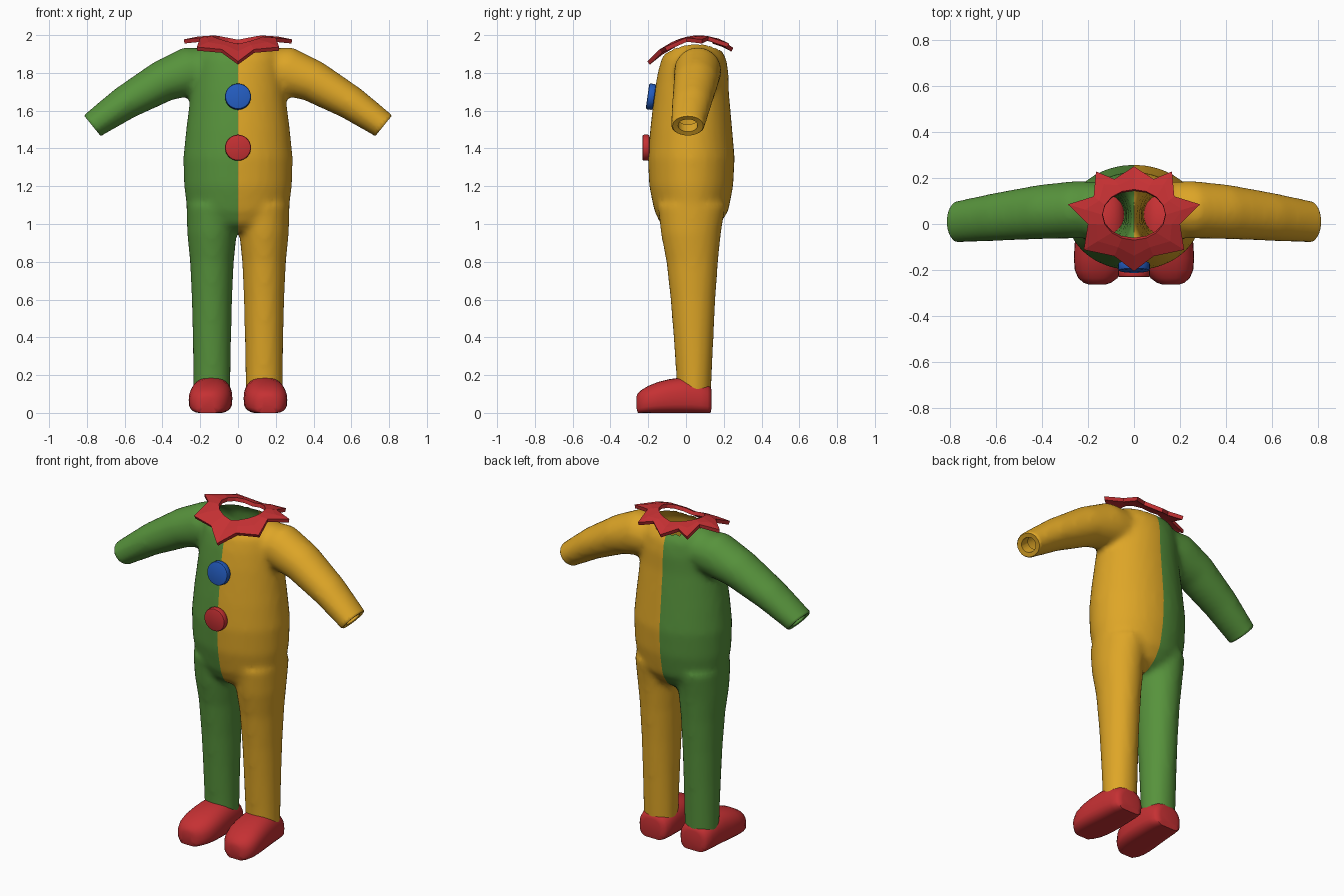
import bpy, bmesh, math
from mathutils import Vector

if "Cube" in bpy.data.objects:
    bpy.data.objects.remove(bpy.data.objects["Cube"])


def material(name, rgb):
    m = bpy.data.materials.new(name)
    m.diffuse_color = (*rgb, 1)
    m.use_nodes = True
    m.node_tree.nodes["Principled BSDF"].inputs["Base Color"].default_value = m.diffuse_color
    return m


GREEN = material("green cloth", (0.095, 0.29, 0.045))
YELLOW = material("golden cloth", (0.73, 0.38, 0.02))
RED = material("red", (0.56, 0.03, 0.033))
BLUE = material("blue", (0.017, 0.105, 0.51))


def new_object(name, bm, *mats):
    mesh = bpy.data.meshes.new(name)
    bmesh.ops.recalc_face_normals(bm, faces=bm.faces[:])
    bm.to_mesh(mesh)
    bm.free()
    ob = bpy.data.objects.new(name, mesh)
    bpy.context.collection.objects.link(ob)
    for m in mats:
        mesh.materials.append(m)
    bpy.context.view_layer.objects.active = ob
    return ob


def apply_all(ob):
    bpy.context.view_layer.objects.active = ob
    for m in list(ob.modifiers):
        bpy.ops.object.modifier_apply(modifier=m.name)


def smooth(ob, angle):
    bpy.ops.object.select_all(action='DESELECT')
    ob.select_set(True)
    bpy.context.view_layer.objects.active = ob
    bpy.ops.object.shade_smooth_by_angle(angle=math.radians(angle))


def loft(bm, rings):
    """Skin a closed tube through rings of points, with end caps."""
    loops = [[bm.verts.new(p) for p in r] for r in rings]
    n = len(loops[0])
    for a, b in zip(loops, loops[1:]):
        for i in range(n):
            j = (i + 1) % n
            bm.faces.new((a[i], a[j], b[j], b[i]))
    bm.faces.new(loops[0][::-1])
    bm.faces.new(loops[-1])


def ellipse(c, u, v, n=32):
    c, u, v = Vector(c), Vector(u), Vector(v)
    return [c + u * math.cos(t) + v * math.sin(t)
            for t in (2 * math.pi * i / n for i in range(n))]


def level_ring(z, x, hw, y0, y1):
    return ellipse((x, (y0 + y1) / 2, z), (hw, 0, 0), (0, (y1 - y0) / 2, 0))


# ---- suit: torso, one leg and one arm fused, then mirrored
bm = bmesh.new()
torso = [(0.96, .12, -.08, .12), (1.0, .23, -.135, .18), (1.07, .268, -.168, .225),
         (1.2, .286, -.195, .25), (1.35, .29, -.202, .258), (1.5, .275, -.19, .245),
         (1.7, .25, -.167, .227), (1.8, .24, -.15, .225), (1.88, .23, -.128, .212),
         (1.93, .2, -.085, .18), (1.955, .15, -.03, .13)]
loft(bm, [level_ring(z, 0, hw, a, b) for z, hw, a, b in torso])
leg = [(.08, .097, -.047, .132), (.2, .099, -.052, .137), (.4, .102, -.066, .146),
       (.6, .107, -.082, .156), (.8, .116, -.104, .17), (.95, .131, -.133, .185),
       (1.1, .135, -.15, .21)]
loft(bm, [level_ring(z, .138, hw, a, b) for z, hw, a, b in leg])
arm = [(.1, .065, 1.82, .11, .115, 10), (.25, .062, 1.81, .131, .125, 17),
       (.4, .053, 1.755, .111, .119, 28), (.6, .031, 1.64, .091, .105, 35),
       (.765, .01, 1.525, .073, .091, 39), (.82, .005, 1.48, .068, .087, 39)]
loft(bm, [ellipse((x, y, z), (0, hy, 0),
                  (hz * math.sin(math.radians(d)), 0, hz * math.cos(math.radians(d))))
          for x, y, z, hz, hy, d in arm])
suit = new_object("suit", bm)
rm = suit.modifiers.new("fuse", 'REMESH')
rm.mode = 'VOXEL'
rm.voxel_size = 0.018
sm = suit.modifiers.new("soften", 'SMOOTH')
sm.factor = 0.5
sm.iterations = 6
apply_all(suit)

bm = bmesh.new()
bm.from_mesh(suit.data)


def cut(co, no, keep=lambda p: True):
    geom = [g for g in bm.verts if keep(g.co)]
    geom += [e for e in bm.edges if all(keep(v.co) for v in e.verts)]
    geom += [f for f in bm.faces if all(keep(v.co) for v in f.verts)]
    res = bmesh.ops.bisect_plane(bm, geom=geom, dist=1e-5, plane_co=co,
                                 plane_no=no, clear_outer=True)
    return [g for g in res['geom_cut'] if isinstance(g, bmesh.types.BMEdge)]


cut((0, 0, 0), (-1, 0, 0))                 # centre seam
cut((0, 0, .12), (0, 0, -1))               # open trouser end
# sleeve end: flat rim and a short inner wall
end, out = Vector((.765, .01, 1.525)), Vector((.777, 0, -.629))
edges = cut(end, out, lambda p: p.x > .55)
for scale, shift in ((.92, .008), (.64, 0), (1, -.06)):
    res = bmesh.ops.extrude_edge_only(bm, edges=edges)['geom']
    edges = [g for g in res if isinstance(g, bmesh.types.BMEdge)]
    for v in (g for g in res if isinstance(g, bmesh.types.BMVert)):
        v.co = end + (v.co - end) * scale + out * shift
# neck opening, its edge hidden under the collar
hole = [f for f in bm.faces if f.calc_center_median().z > 1.88
        and math.hypot(f.calc_center_median().x, f.calc_center_median().y - .04) < .15]
bmesh.ops.delete(bm, geom=hole, context='FACES')
bm.to_mesh(suit.data)
bm.free()
mi = suit.modifiers.new("mirror", 'MIRROR')
mi.merge_threshold = 0.001
apply_all(suit)
suit.data.materials.clear()
suit.data.materials.append(YELLOW)
suit.data.materials.append(GREEN)
for p in suit.data.polygons:
    p.material_index = 1 if p.center.x < 0 else 0
smooth(suit, 50)

# ---- collar: eight-pointed ruff draped over the shoulders
half = [(0, -.205), (.085, -.14), (.218, -.112), (.2, 0), (.287, .085),
        (.175, .12), (.165, .228), (.085, .195), (0, .25)]
outer = half + [(-x, y) for x, y in half[-2:0:-1]]


def drape(x, y):
    return Vector((x, y, 1.986 - 1.65 * (y - .07) ** 2 + .2 * abs(x) - .8 * x * x))


bm = bmesh.new()
loops = []
for t in (0, .5, 1):
    loop = []
    for i, (x, y) in enumerate(outer):
        a = 2 * math.pi * i / 16
        ix, iy = .137 * math.sin(a), .04 - .11 * math.cos(a)
        loop.append(bm.verts.new(drape(ix + (x - ix) * t, iy + (y - iy) * t)))
    loops.append(loop)
for a, b in zip(loops, loops[1:]):
    for i in range(16):
        j = (i + 1) % 16
        bm.faces.new((a[i], b[i], b[j], a[j]))
collar = new_object("collar", bm, RED)
so = collar.modifiers.new("thickness", 'SOLIDIFY')
so.thickness = 0.022
so.offset = -1 if collar.data.polygons[0].normal.z > 0 else 1
apply_all(collar)

# ---- buttons
for name, mat, y, z, tilt in (("upper_button", BLUE, -.185, 1.674, 8),
                              ("lower_button", RED, -.212, 1.404, 0)):
    bm = bmesh.new()
    bmesh.ops.create_cone(bm, cap_ends=True, segments=28, radius1=.069,
                          radius2=.069, depth=.038)
    b = new_object(name, bm, mat)
    b.location = (0, y, z)
    b.rotation_euler.x = math.radians(90 - tilt)
    bv = b.modifiers.new("round", 'BEVEL')
    bv.width = .009
    bv.segments = 2
    apply_all(b)
    smooth(b, 35)

# ---- shoes: rounded sections from toe to heel, flattened underneath
stations = [(-.263, .035, .085, .16), (-.255, .06, .103, .159), (-.235, .085, .122, .157),
            (-.2, .104, .143, .153), (-.15, .113, .163, .148), (-.09, .114, .178, .144),
            (-.03, .111, .187, .141), (.03, .107, .187, .139), (.08, .102, .168, .138),
            (.115, .094, .152, .138), (.13, .082, .14, .138), (.136, .06, .12, .138)]
for side, name in ((1, "right_shoe"), (-1, "left_shoe")):
    bm = bmesh.new()
    rings = []
    for y, hw, top, xc in stations:
        mid = top * .42
        low = .03 if y < -.26 or y > .134 else .002
        ring = []
        for i in range(28):
            t = 2 * math.pi * i / 28
            c, s = math.cos(t), math.sin(t)
            sx = math.copysign(abs(c) ** .8, c)
            sz = math.copysign(abs(s) ** (.85 if s > 0 else .6), s)
            h = top - mid if s > 0 else mid - low + .008
            ring.append((side * (xc + hw * sx), y, max(low - .002, mid + h * sz)))
        rings.append(ring)
    loft(bm, rings)
    smooth(new_object(name, bm, RED), 45)
